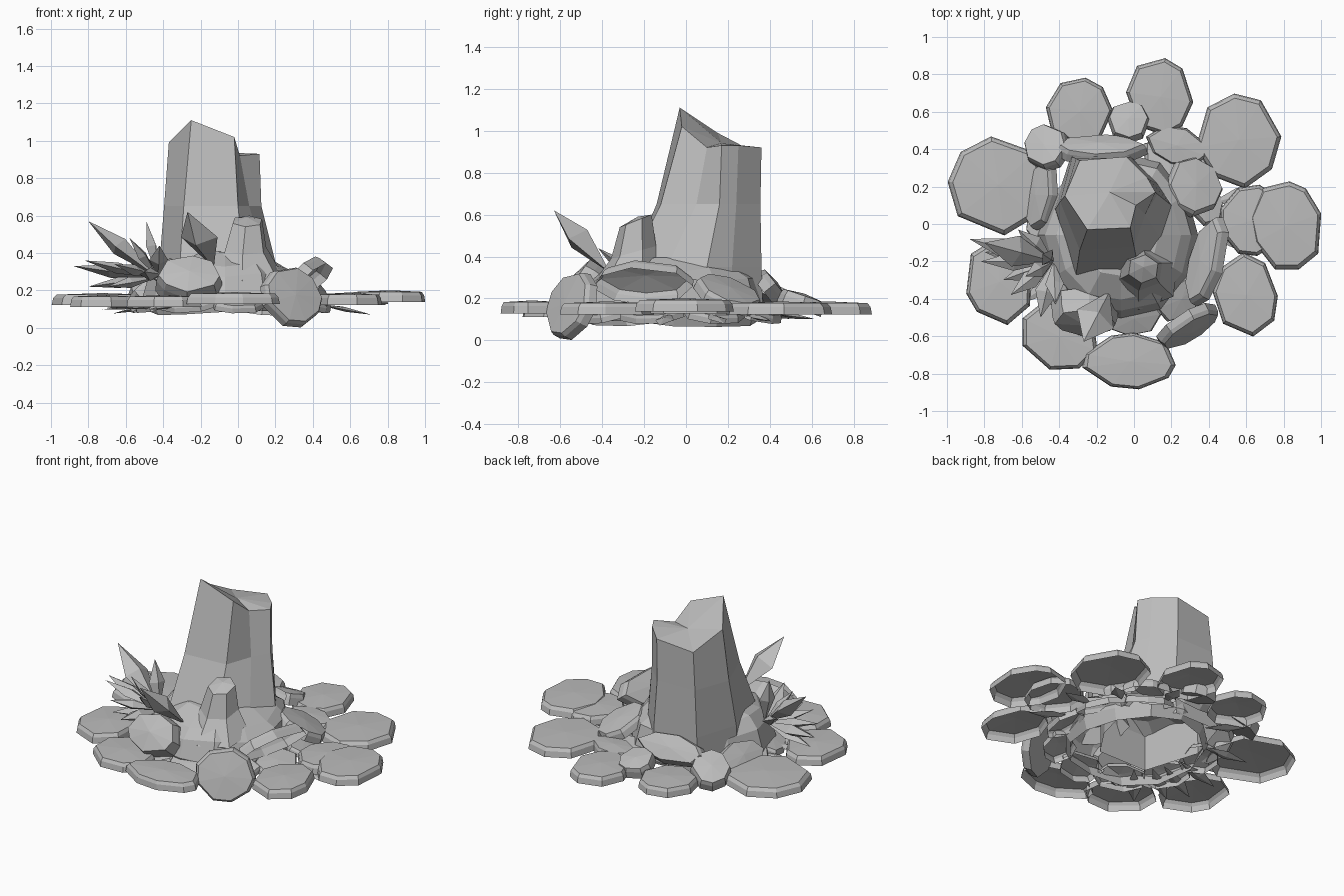
import bpy, bmesh, math, random
from mathutils import Vector

if "Cube" in bpy.data.objects:
    bpy.data.objects.remove(bpy.data.objects["Cube"])

random.seed(4)
grey = bpy.data.materials.new("stone_grey")
grey.diffuse_color = (.5, .5, .5, 1)
grey.use_nodes = True
grey.node_tree.nodes["Principled BSDF"].inputs["Base Color"].default_value = grey.diffuse_color


def finish(name, bm):
    bmesh.ops.recalc_face_normals(bm, faces=bm.faces)
    me = bpy.data.meshes.new(name)
    bm.to_mesh(me)
    bm.free()
    me.materials.append(grey)
    ob = bpy.data.objects.new(name, me)
    bpy.context.collection.objects.link(ob)
    return ob


def loft(name, rings, cap=None, cap_bottom=False):
    """Skin a list of equal-length point rings; cap is an apex over the last ring."""
    bm = bmesh.new()
    vr = [[bm.verts.new(p) for p in r] for r in rings]
    n = len(vr[0])
    for a, b in zip(vr, vr[1:]):
        for i in range(n):
            j = (i + 1) % n
            bm.faces.new((a[i], a[j], b[j], b[i]))
    if cap is not None:
        c = bm.verts.new(cap)
        for i in range(n):
            bm.faces.new((vr[-1][i], vr[-1][(i + 1) % n], c))
    if cap_bottom:
        bm.faces.new(vr[0][::-1])
    return finish(name, bm)


def stone(name, c, rx, ry, h, n=(0, 0, 1), spin=0, sides=9, closed=False):
    """Bevelled irregular slab: rx horizontal, ry up the slope, n = facing direction."""
    n = Vector(n).normalized()
    ax = Vector((0, 0, 1)).cross(n)
    ax = ax.normalized() if ax.length > 1e-3 else Vector((1, 0, 0))
    ay = n.cross(ax)
    c, s = Vector(c), math.radians(spin)
    shape = [((i + random.uniform(-.2, .2)) * math.tau / sides, random.uniform(.98, 1.06))
             for i in range(sides)]

    def ring(k, z):
        out = []
        for a, r in shape:
            u, v = rx * k * r * math.cos(a), ry * k * r * math.sin(a)
            out.append(c + ax * (u * math.cos(s) - v * math.sin(s))
                       + ay * (u * math.sin(s) + v * math.cos(s)) + n * z)
        return out
    h2 = h / 2
    return loft(name, [ring(1, -h2), ring(.97, .15 * h), ring(.9, h2)], c + n * h * .65, closed)


def leaf(name, base, tip, w, t=.03):
    """Pointed blade with a ridge above and below."""
    b, p = Vector(base), Vector(tip)
    d = p - b
    side = d.cross(Vector((0, 0, 1))).normalized()
    up = side.cross(d).normalized()
    m = b + d * .55
    ring = [m + side * w / 2, m + up * t, m - side * w / 2, m - up * t]
    bm = bmesh.new()
    v = [bm.verts.new(q) for q in ring]
    vb, vt = bm.verts.new(b), bm.verts.new(p)
    for i in range(4):
        bm.faces.new((v[i], v[(i + 1) % 4], vt))
        bm.faces.new((v[(i + 1) % 4], v[i], vb))
    return finish(name, bm)


# broken pillar with slanted, notched top
def at(z, pts):
    return [(x, y, z) for x, y in pts]


low = [(-.31, -.27), (.03, -.27), (.15, -.09), (.2, .1), (.12, .22), (-.02, .36), (-.33, .36), (-.42, .08)]
mid = [(-.29, -.14), (0, -.12), (.06, .05), (.125, .16), (.08, .24), (-.04, .355), (-.31, .35), (-.395, .12)]
top = [(-.25, -.03, 1.11), (-.02, -.02, 1.02), (.01, .1, .92), (.115, .17, .93),
       (.07, .25, .93), (-.04, .36, .92), (-.29, .34, .89), (-.37, .15, .99)]
loft("pillar", [at(.12, [(x * 1.02, y * 1.02) for x, y in low]), at(.35, low), at(.65, mid), top],
     (-.13, .17, .94))

# rocky mound, open underneath
rings = []
shape = [random.uniform(.94, 1.05) for _ in range(12)]
for r, z in ((.42, .08), (.45, .15), (.41, .28), (.35, .34), (.22, .4)):
    rings.append([(-.07 + r * k * math.cos(i * math.tau / 12) * .95,
                   -.06 + r * k * math.sin(i * math.tau / 12) * 1.02,
                   z + random.uniform(-.02, .02)) for i, k in enumerate(shape)])
loft("mound", rings, (-.07, -.06, .41))

# small broken stub in front of the pillar
stub = []
for x, y, r, z in ((.05, -.28, .2, .28), (.04, -.25, .12, .42), (.05, -.24, .085, .57)):
    stub.append([(x + r * math.cos(a), y + r * .9 * math.sin(a), z + .03 * math.sin(a))
                 for a in [i * math.tau / 6 + .4 for i in range(6)]])
loft("stub", stub, (.05, -.23, .59))

# flat paving stones around it
paving = [(-.725, .21, .27, .26, 0, .15), (-.29, .6, .18, .18, 40, .15), (.14, .68, .18, .205, 0, .15),
          (.56, .45, .225, .25, 10, .15), (.815, -.01, .19, .24, 10, .165), (.63, .02, .17, .19, 0, .155),
          (.6, -.38, .17, .22, 5, .15), (-.02, -.735, .25, .15, 0, .155), (-.4, -.6, .21, .18, -25, .14),
          (-.72, -.31, .18, .23, 10, .14), (.23, .42, .17, .1, -20, .15)]
for i, (x, y, rx, ry, sp, z) in enumerate(paving):
    stone(f"paving_stone_{i}", (x, y, z), rx, ry, .055, spin=sp, sides=random.choice((8, 9)))

# thin sloping slabs bedded between mound and paving
for i, deg in enumerate((-15, -50, -85, -120, -155, 170, 60, 25)):
    a = math.radians(deg)
    stone(f"bedding_slab_{i}", (-.04 + .45 * math.cos(a), -.05 + .45 * math.sin(a), .13),
          .16, .1, .04, (math.cos(a) * .35, math.sin(a) * .35, 1), sides=7)

# tilted stones leaning on the mound
stone("leaning_front_right", (.29, -.55, .165), .185, .165, .06, (.5, -.8, .3), closed=True)
stone("upturned_right", (.385, -.2, .28), .24, .11, .07, (-.75, .2, .65), sides=8)
stone("leaning_back_right", (.32, .2, .22), .16, .16, .06, (.35, .3, .85), sides=8)
stone("leaning_back", (-.18, .4, .25), .24, .09, .07, (0, .75, .6), sides=8, closed=True)
stone("leaning_front", (-.26, -.47, .25), .175, .13, .14, (0, -.75, .55), sides=8, closed=True)
stone("leaning_left", (-.5, .15, .19), .18, .1, .06, (-.7, .1, .7), sides=8, closed=True)
stone("pebble_left", (-.47, .41, .2), .12, .13, .07, (-.3, .35, .8), sides=8, closed=True)
stone("pebble_back", (-.03, .55, .18), .11, .11, .07, (0, .3, .9), sides=8, closed=True)

# leafy plant on the left
root = (-.43, -.2, .27)
leaf("leaf_front_large", (-.13, -.36, .32), (-.27, -.63, .62), .22, .06)
tips = [((-.8, -.1, .57), .17), ((-.49, -.16, .57), .1), ((-.88, -.08, .33), .12),
        ((-.82, -.2, .36), .1), ((-.66, -.38, .34), .1), ((-.5, -.5, .3), .12),
        ((-.42, -.42, .44), .1), ((-.62, -.03, .4), .1), ((-.7, -.3, .22), .1),
        ((-.58, -.28, .48), .09), ((-.38, -.5, .25), .1), ((-.8, -.15, .22), .1)]
for i, (t, w) in enumerate(tips):
    leaf(f"leaf_{i}", root, t, w, w * .3)

# low tufts poking out under the stones
for i, deg in enumerate((-10, 15, 40, 75, 130, 160, 190, 205, 215, 230)):
    a = math.radians(deg)
    r = random.uniform(.62, .78)
    leaf(f"tuft_{i}", (.42 * math.cos(a), .42 * math.sin(a), .13),
         (r * math.cos(a), r * math.sin(a), random.uniform(.07, .11)), .09, .012)
